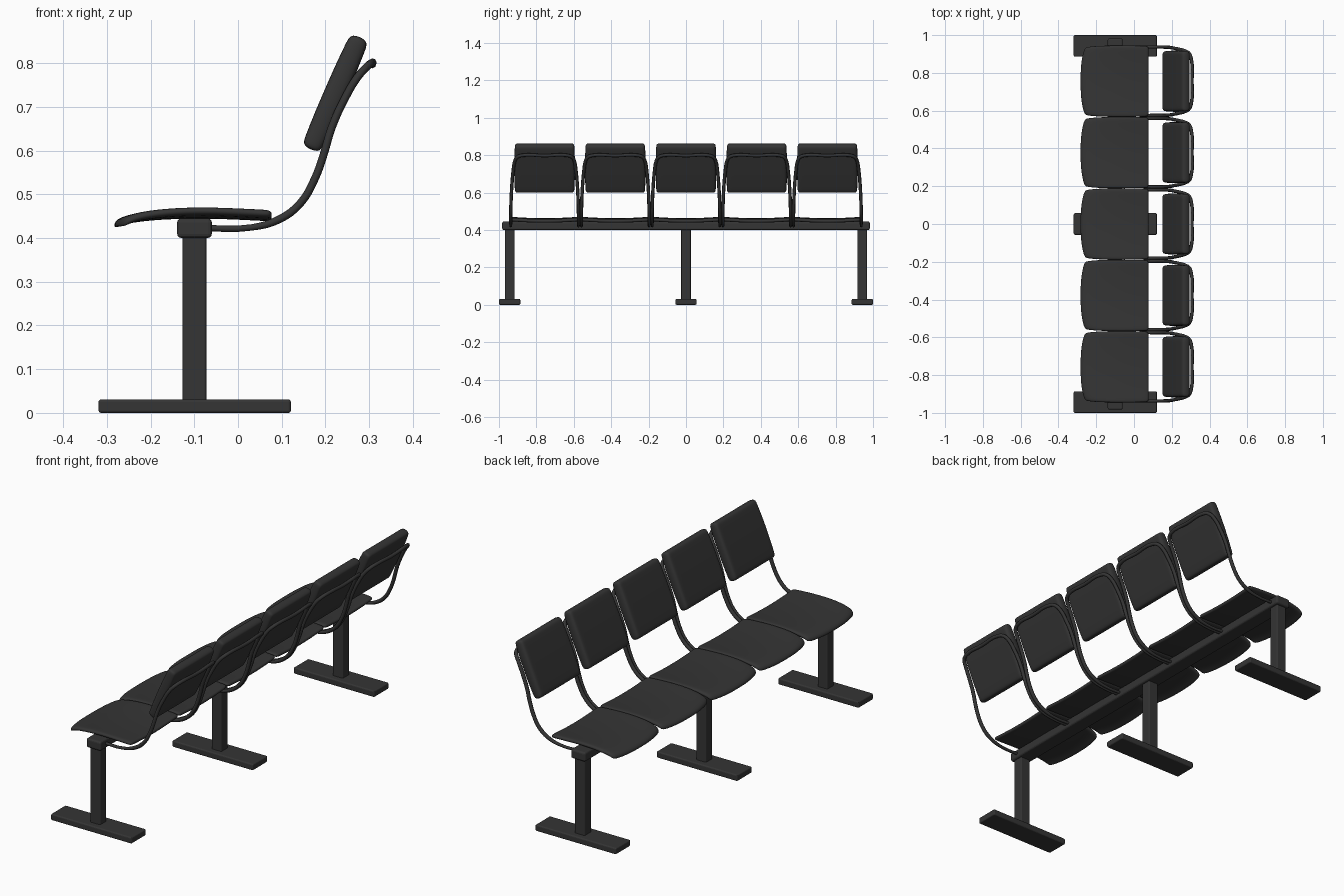
import bpy, bmesh
from math import atan2
from mathutils import Vector

if "Cube" in bpy.data.objects:
    bpy.data.objects.remove(bpy.data.objects["Cube"])

PITCH = 0.378          # spacing between neighbouring seats
BEAM_X = -0.099        # centre of beam and posts

dark = bpy.data.materials.new("dark_grey")
dark.diffuse_color = (0.035, 0.035, 0.035, 1)
dark.use_nodes = True
dark.node_tree.nodes["Principled BSDF"].inputs["Base Color"].default_value = dark.diffuse_color


def link(obj):
    bpy.context.collection.objects.link(obj)
    if not obj.data.materials:
        obj.data.materials.append(dark)
    return obj


def box(name, lo, hi, bevel):
    """Softly bevelled box between two corners."""
    bm = bmesh.new()
    bmesh.ops.create_cube(bm, size=1)
    lo, hi = Vector(lo), Vector(hi)
    for v in bm.verts:
        v.co = Vector([(lo[i] + hi[i]) / 2 + v.co[i] * (hi[i] - lo[i]) for i in range(3)])
    me = bpy.data.meshes.new(name)
    bm.to_mesh(me)
    bm.free()
    obj = link(bpy.data.objects.new(name, me))
    mod = obj.modifiers.new("bevel", "BEVEL")
    mod.width, mod.segments = bevel, 3
    return obj


def slab(name, us, vs, place):
    """Closed cushion: two grids joined at the rim and subdivided smooth."""
    bm = bmesh.new()
    layers = [[[bm.verts.new(place(u, v, s)) for v in vs] for u in us] for s in (-1, 1)]
    n, m = len(us), len(vs)
    for g in layers:
        for i in range(n - 1):
            for j in range(m - 1):
                bm.faces.new((g[i][j], g[i + 1][j], g[i + 1][j + 1], g[i][j + 1]))
    rim = [(i, 0) for i in range(n - 1)] + [(n - 1, j) for j in range(m - 1)] + \
          [(i, m - 1) for i in range(n - 1, 0, -1)] + [(0, j) for j in range(m - 1, 0, -1)]
    a, b = layers
    for (i, j), (k, l) in zip(rim, rim[1:] + rim[:1]):
        bm.faces.new((a[i][j], a[k][l], b[k][l], b[i][j]))
    bmesh.ops.recalc_face_normals(bm, faces=bm.faces)
    for f in bm.faces:
        f.smooth = True
    me = bpy.data.meshes.new(name)
    bm.to_mesh(me)
    bm.free()
    obj = link(bpy.data.objects.new(name, me))
    mod = obj.modifiers.new("smooth", "SUBSURF")
    mod.levels = mod.render_levels = 2
    return obj


# feet and posts
for label, y in (("left", -0.943), ("middle", 0), ("right", 0.943)):
    box(label + "_foot", (-0.319, y - 0.057, 0), (0.121, y + 0.057, 0.031), 0.006)
    box(label + "_post", (-0.127, y - 0.026, 0.025), (-0.072, y + 0.026, 0.41), 0.006)

# long beam under the seats
box("beam", (-0.139, -0.983, 0.40), (-0.06, 0.983, 0.445), 0.009)

# seat pad: drooping front edge, slightly dished towards the rear
seat_z = {-0.284: 0.432, -0.262: 0.446, -0.2: 0.457, -0.1: 0.4635, 0.0: 0.460,
          0.055: 0.457, 0.078: 0.456}


def seat_point(u, v, s):
    front = max(0, (-0.15 - u) / 0.13)
    rear = max(0, (u - 0.03) / 0.05)
    x = u + 0.025 * front * v ** 4
    y = v * 0.19 * (1 - 0.05 * front ** 2 - 0.02 * rear)
    z = seat_z[u] - 0.009 * (1 - v * v) * (1 - 0.6 * front) + s * 0.0095
    return x, y, z


seat = slab("seat", list(seat_z), (-1, -0.85, -0.45, 0, 0.45, 0.85, 1), seat_point)

# tilted back pad
up = Vector((0.40, 0, 0.917)).normalized()
out = Vector((up.z, 0, -up.x))
centre = Vector((0.2225, 0, 0.731))


def back_point(u, v, s):
    width = 0.163 - 0.004 * abs(u) ** 3
    thick = 0.0255 - 0.004 * abs(u) ** 4
    return centre + up * (u * 0.141) + out * (s * thick) + Vector((0, v * width, 0))


back = slab("back_pad", (-1, -0.84, -0.4, 0, 0.4, 0.84, 1),
            (-1, -0.86, -0.45, 0, 0.45, 0.86, 1), back_point)

# bent tube running from the beam up one side, across and down the other
side = [(-0.09, 0.180, 0.423), (0.03, 0.181, 0.424), (0.095, 0.181, 0.443),
        (0.143, 0.181, 0.480), (0.175, 0.180, 0.534), (0.195, 0.178, 0.588),
        (0.215, 0.174, 0.654), (0.244, 0.168, 0.718), (0.272, 0.160, 0.766),
        (0.292, 0.147, 0.789), (0.303, 0.120, 0.799)]
path = side + [(0.307, 0, 0.797)] + [(x, -y, z) for x, y, z in reversed(side)]
cu = bpy.data.curves.new("back_frame", "CURVE")
cu.dimensions = "3D"
cu.bevel_depth, cu.bevel_resolution = 0.009, 2
cu.use_fill_caps = True
cu.resolution_u = 4
sp = cu.splines.new("BEZIER")
sp.bezier_points.add(len(path) - 1)
for p, co in zip(sp.bezier_points, path):
    p.co = co
    p.handle_left_type = p.handle_right_type = "AUTO"
    p.radius = 0.8 if co[2] < 0.43 else 1.0
frame = link(bpy.data.objects.new("back_frame", cu))

# five seats along the beam
for part in (seat, back, frame):
    name = part.name
    for i in range(5):
        obj = part if i == 0 else link(part.copy())
        obj.name = f"{name}_{i + 1}"
        obj.location.y = (i - 2) * PITCH
